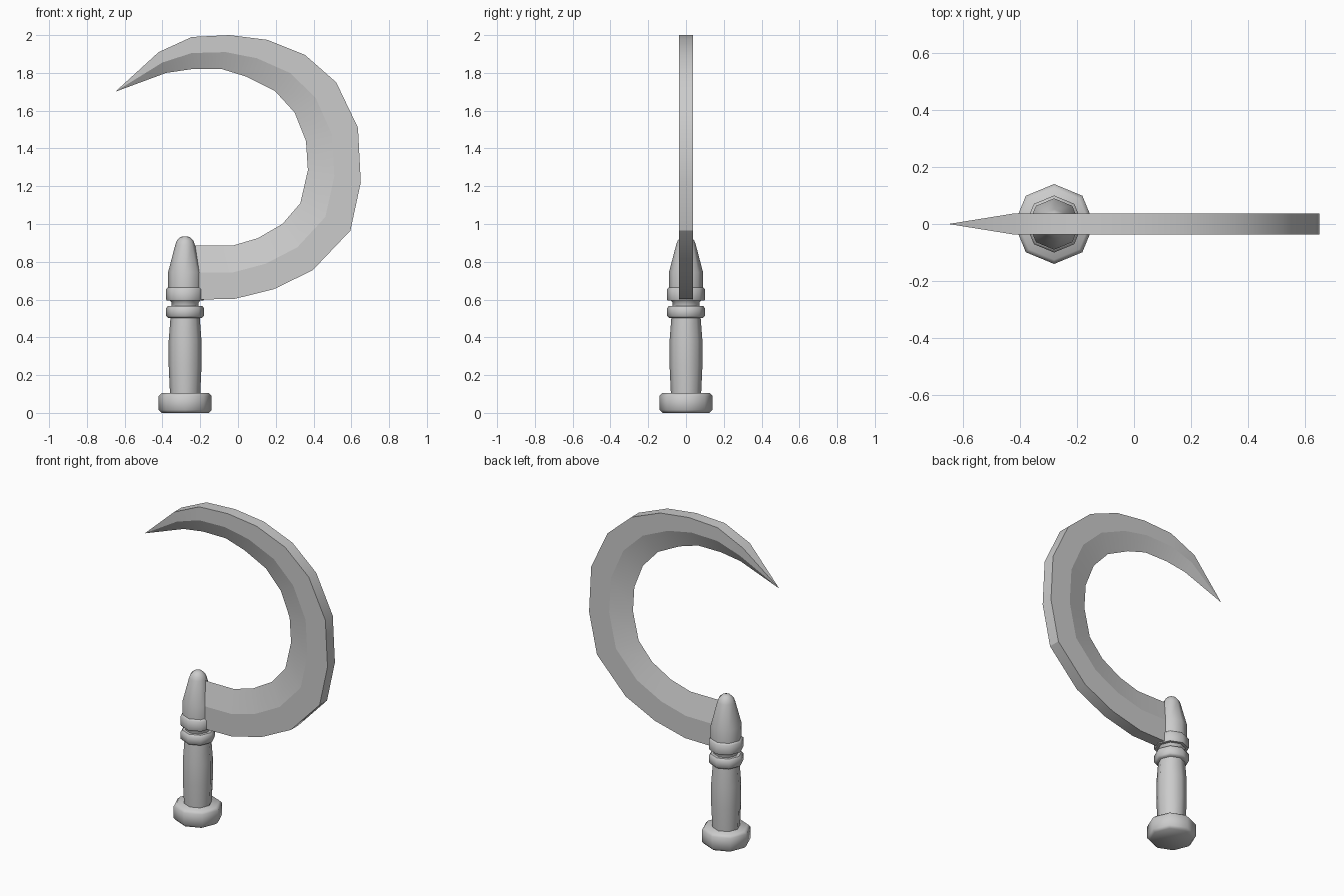
import bpy, bmesh
from math import cos, sin, pi, radians
from mathutils import Vector

cube = bpy.data.objects.get("Cube")
if cube:
    bpy.data.objects.remove(cube, do_unlink=True)

steel = bpy.data.materials.new("grey_steel")
steel.use_nodes = True
GREY = (0.6, 0.6, 0.6, 1)
steel.diffuse_color = GREY
steel.node_tree.nodes["Principled BSDF"].inputs["Base Color"].default_value = GREY

HANDLE_X = -0.28
SIDES = 8


def finish(name, bm, angle):
    """Turn a bmesh into a shaded object."""
    bmesh.ops.recalc_face_normals(bm, faces=bm.faces)
    mesh = bpy.data.meshes.new(name)
    bm.to_mesh(mesh)
    bm.free()
    obj = bpy.data.objects.new(name, mesh)
    bpy.context.collection.objects.link(obj)
    mesh.materials.append(steel)
    bpy.ops.object.select_all(action='DESELECT')
    obj.select_set(True)
    bpy.context.view_layer.objects.active = obj
    bpy.ops.object.shade_smooth_by_angle(angle=radians(angle))
    return obj


def lathe(name, profile):
    """Octagonal turned part from (radius, height) pairs, capped at both ends."""
    bm = bmesh.new()
    rings = []
    for r, z in profile:
        rings.append([bm.verts.new((HANDLE_X + r * cos(2 * pi * i / SIDES),
                                    r * sin(2 * pi * i / SIDES), z))
                      for i in range(SIDES)])
    for a, b in zip(rings, rings[1:]):
        for i in range(SIDES):
            j = (i + 1) % SIDES
            bm.faces.new((a[i], a[j], b[j], b[i]))
    bm.faces.new(rings[0])
    bm.faces.new(rings[-1])
    # Crisp rims, smooth sides
    for e in bm.edges:
        level = abs(e.verts[0].co.z - e.verts[1].co.z) < 1e-5
        if level and e.calc_face_angle() > 0.5:
            e.smooth = False
    return finish(name, bm, 50)


# Handle parts, bottom to top
lathe("pommel", [(0.125, 0), (0.14, 0.015), (0.14, 0.09), (0.125, 0.105)])
lathe("grip", [(0.08, 0.1), (0.087, 0.25), (0.087, 0.38), (0.077, 0.51)])
lathe("lower_ring", [(0.09, 0.503), (0.1, 0.513), (0.1, 0.555), (0.09, 0.567)])
lathe("neck", [(0.072, 0.56), (0.072, 0.585), (0.085, 0.6)])
lathe("upper_ring", [(0.098, 0.595), (0.1, 0.6), (0.1, 0.655), (0.088, 0.667)])
lathe("socket", [(0.09, 0.66), (0.09, 0.745), (0.052, 0.89), (0.044, 0.912),
                 (0.026, 0.93), (0.01, 0.935)])

# Blade: flat spine outside, bevelled to a sharp edge inside
SPINE = [(-0.25, 0.6), (-0.02, 0.603), (0.19, 0.655), (0.395, 0.755), (0.595, 0.965),
         (0.65, 1.22), (0.635, 1.51), (0.52, 1.75), (0.355, 1.895),
         (0.155, 1.975), (-0.045, 2.0), (-0.245, 1.99), (-0.42, 1.91)]
EDGE = [(-0.25, 0.885), (-0.03, 0.885), (0.105, 0.925), (0.235, 1.0), (0.33, 1.11),
        (0.37, 1.285), (0.36, 1.44), (0.3, 1.59), (0.195, 1.705),
        (0.045, 1.78), (-0.085, 1.82), (-0.245, 1.82), (-0.38, 1.8)]
TIP = (-0.65, 0, 1.7)
HALF = 0.037

bm = bmesh.new()
sections = []
ridge = set()
for (ox, oz), (ix, iz) in zip(SPINE, EDGE):
    outer, inner = Vector((ox, 0, oz)), Vector((ix, 0, iz))
    middle = (outer + inner) / 2
    side = Vector((0, HALF, 0))
    ring = [bm.verts.new(p) for p in
            (outer - side, middle - side, inner, middle + side, outer + side)]
    ridge.update((ring[1], ring[3]))
    sections.append(ring)
tip = bm.verts.new(TIP)
ridge.add(tip)
for a, b in zip(sections, sections[1:]):
    for i in range(5):
        j = (i + 1) % 5
        bm.faces.new((a[i], a[j], b[j], b[i]))
for i in range(5):
    bm.faces.new((sections[-1][i], sections[-1][(i + 1) % 5], tip))
bm.faces.new(sections[0])
for e in bm.edges:
    if e.verts[0] in ridge and e.verts[1] in ridge:
        e.smooth = False
finish("blade", bm, 30)
